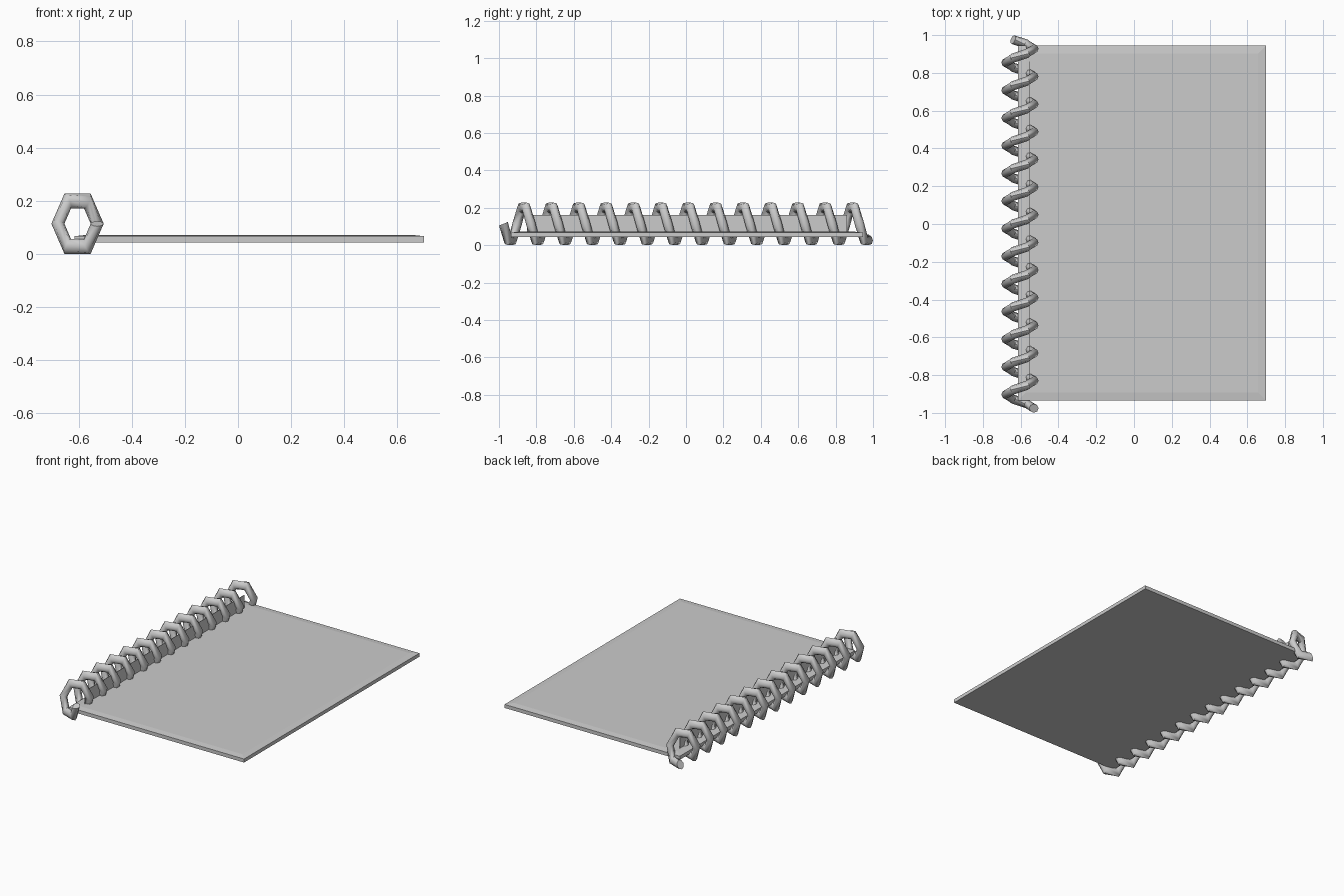
import bpy, bmesh
from math import sin, cos, pi
from mathutils import Vector

if "Cube" in bpy.data.objects:
    bpy.data.objects.remove(bpy.data.objects["Cube"])


def finish(name, bm, smooth=None):
    bmesh.ops.recalc_face_normals(bm, faces=bm.faces[:])
    mesh = bpy.data.meshes.new(name)
    bm.to_mesh(mesh)
    bm.free()
    ob = bpy.data.objects.new(name, mesh)
    bpy.context.collection.objects.link(ob)
    if smooth:
        bpy.ops.object.select_all(action='DESELECT')
        ob.select_set(True)
        bpy.context.view_layer.objects.active = ob
        bpy.ops.object.shade_smooth_by_angle(angle=smooth)
    return ob


def box(x0, x1, y0, y1, z0, z1):
    bm = bmesh.new()
    bmesh.ops.create_cube(bm, size=1)
    for v in bm.verts:
        v.co = ((x0 + x1) / 2 + v.co.x * (x1 - x0),
                (y0 + y1) / 2 + v.co.y * (y1 - y0),
                (z0 + z1) / 2 + v.co.z * (z1 - z0))
    return bm


# Paper block with a slightly raised cover face
bm = box(-0.615, 0.70, -0.935, 0.945, 0.043, 0.067)
top = max(bm.faces, key=lambda f: f.calc_center_median().z)
bmesh.ops.inset_region(bm, faces=[top], thickness=0.06, depth=0)
for v in top.verts:
    v.co.z = 0.072
finish("paper_block", bm)

# Thin upright strip inside the coil
finish("binding_strip", box(-0.556, -0.553, -0.85, 0.86, 0.06, 0.16))

# Spiral binding: a six-sided helix, stretched upwards
STEPS, SIDES = 80, 8
RADIUS, TUBE, STRETCH = 0.074, 0.0245, 1.33
CX, CZ, HALF = -0.604, 0.114, 0.976
bm = bmesh.new()
rings = []
for k in range(STEPS + 1):
    a = -k * pi / 3
    radial = Vector((cos(a), 0, sin(a)))
    y = -HALF + 2 * HALF * k / STEPS
    tangent = Vector((sin(a) * RADIUS, 2 * HALF / STEPS * 3 / pi, -cos(a) * RADIUS)).normalized()
    side = tangent.cross(radial)
    ring = []
    for j in range(SIDES):
        p = 2 * pi * j / SIDES
        c = radial * (RADIUS + TUBE * cos(p)) + side * (TUBE * sin(p))
        ring.append(bm.verts.new((CX + c.x, y + c.y, CZ + c.z * STRETCH)))
    rings.append(ring)
for r, s in zip(rings, rings[1:]):
    for j in range(SIDES):
        n = (j + 1) % SIDES
        bm.faces.new((r[j], r[n], s[n], s[j]))
bm.faces.new(rings[0])
bm.faces.new(rings[-1])
finish("spiral_binding", bm, smooth=pi * 50 / 180)
